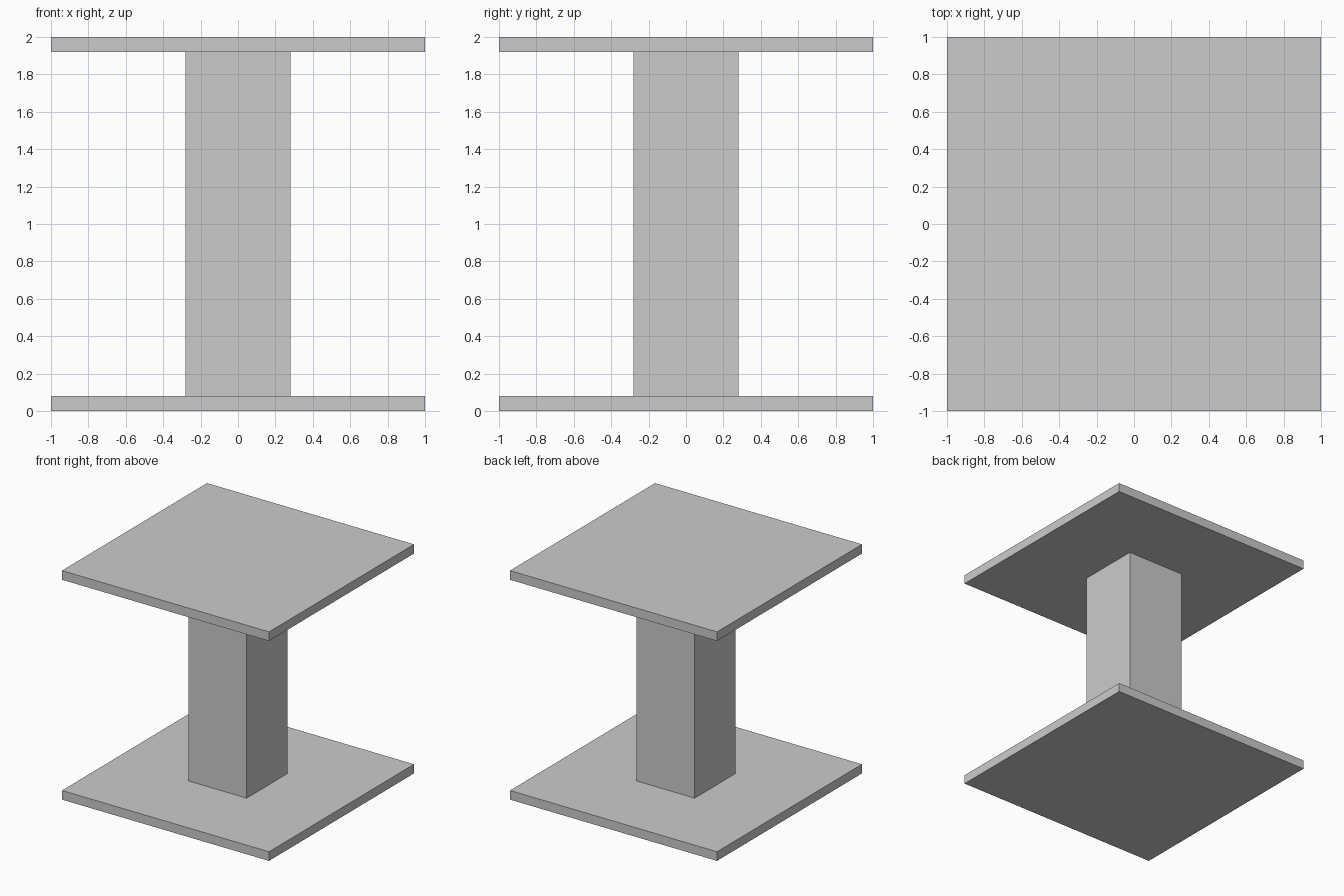
import bpy

if "Cube" in bpy.data.objects:
    bpy.data.objects.remove(bpy.data.objects["Cube"])

CELL = 0.08  # block size: the model is 25 cells along each axis


def box(name, width, z0, z1):
    """Square block centred on the z axis, from z0 to z1."""
    bpy.ops.mesh.primitive_cube_add(size=1, location=(0, 0, (z0 + z1) / 2))
    ob = bpy.context.object
    ob.name = name
    ob.scale = (width, width, z1 - z0)
    bpy.ops.object.transform_apply(location=False, rotation=False, scale=True)
    return ob


# Two thin plates, joined by a square column seven cells wide
box("bottom_plate", 25 * CELL, 0, CELL)
box("column", 7 * CELL, CELL, 24 * CELL)
box("top_plate", 25 * CELL, 24 * CELL, 25 * CELL)
